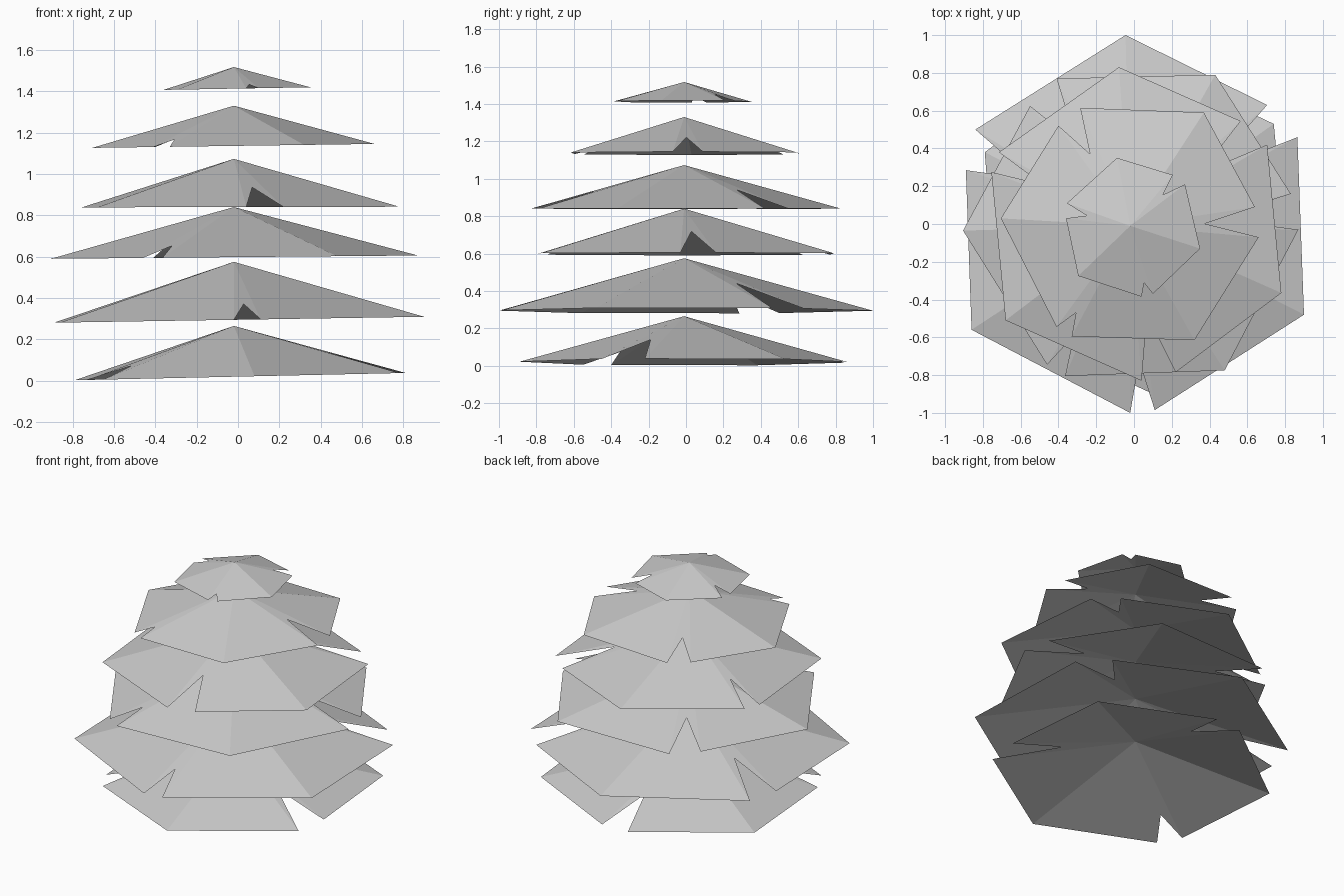
import bpy, bmesh
from mathutils import Vector

default_cube = bpy.data.objects.get("Cube")
if default_cube:
    bpy.data.objects.remove(default_cube, do_unlink=True)

# Single pale grey for all the foliage
foliage_grey = bpy.data.materials.new("foliage_grey")
foliage_grey.use_nodes = True
grey = (0.6, 0.6, 0.6, 1.0)
foliage_grey.diffuse_color = grey
foliage_grey.node_tree.nodes["Principled BSDF"].inputs["Base Color"].default_value = grey

CENTRE = Vector((-0.02, -0.01))


def tier(name, apex_z, hem_z, tilt, branches):
    """Build an open, faceted skirt from three fanned branches.

    Each branch has a start, middle and end corner on the hem, then the depth
    of the notch that separates it from the next branch, as a share of radius.
    """
    bm = bmesh.new()
    apex = Vector((CENTRE.x, CENTRE.y, apex_z))

    def hem(corner):
        return Vector((corner[0], corner[1], hem_z + tilt * corner[0]))

    # Outline: three corners per branch, with a notch lying on the slope
    outline = []
    for i, (start, middle, end, notch) in enumerate(branches):
        following = branches[(i + 1) % len(branches)][0]
        outline += [hem(start), hem(middle), hem(end)]
        gap = (hem(end) + hem(following)) / 2
        outline.append(apex.lerp(gap, notch))

    # Fan of triangles from the peak, all facing upward
    peak = bm.verts.new(apex)
    rim = [bm.verts.new(point) for point in outline]
    for i, vert in enumerate(rim):
        face = bm.faces.new((peak, vert, rim[(i + 1) % len(rim)]))
        face.normal_update()
        if face.normal.z < 0:
            face.normal_flip()

    mesh = bpy.data.meshes.new(name)
    bm.to_mesh(mesh)
    bm.free()
    mesh.materials.append(foliage_grey)
    obj = bpy.data.objects.new(name, mesh)
    bpy.context.collection.objects.link(obj)
    return obj


# Foliage tiers from the ground up
tier("lowest_tier", 0.265, 0.02, 0.022, [
    ((-.65, -.55), (.08, -.89), (.78, -.45), .55),
    ((.81, -.22), (.74, .53), (.04, .86), .6),
    ((-.15, .85), (-.79, .38), (-.73, -.4), .74)])

tier("second_tier", 0.575, 0.295, 0.016, [
    ((-.84, .5), (-.045, 1), (.705, .63), .5),
    ((.865, .46), (.9, -.48), (.11, -.985), .73),
    ((-.02, -1), (-.86, -.56), (-.89, .285), .61)])

tier("third_tier", 0.84, 0.598, 0.009, [
    ((-.41, .77), (.43, .79), (.83, .16), .52),
    ((.87, -.03), (.48, -.775), (-.365, -.805), .76),
    ((-.46, -.745), (-.905, -.035), (-.55, .625), .62)])

tier("fourth_tier", 1.073, 0.84, 0.002, [
    ((-.715, .38), (-.08, .83), (.565, .545), .57),
    ((.705, .42), (.78, -.365), (.22, -.785), .59),
    ((.04, -.83), (-.68, -.51), (-.755, .275), .65)])

tier("fifth_tier", 1.33, 1.136, 0.014, [
    ((-.285, .615), (.37, .59), (.64, .09), .59),
    ((.66, -.07), (.32, -.615), (-.33, -.595), .82),
    ((-.41, -.545), (-.705, .03), (-.4, .52), .66)])

tier("top_tier", 1.517, 1.413, 0.018, [
    ((-.355, .11), (-.09, .35), (.205, .26), .67),
    ((.27, .21), (.35, -.13), (.1, -.37), .82),
    ((.04, -.385), (-.295, -.275), (-.36, .03), .68)])
